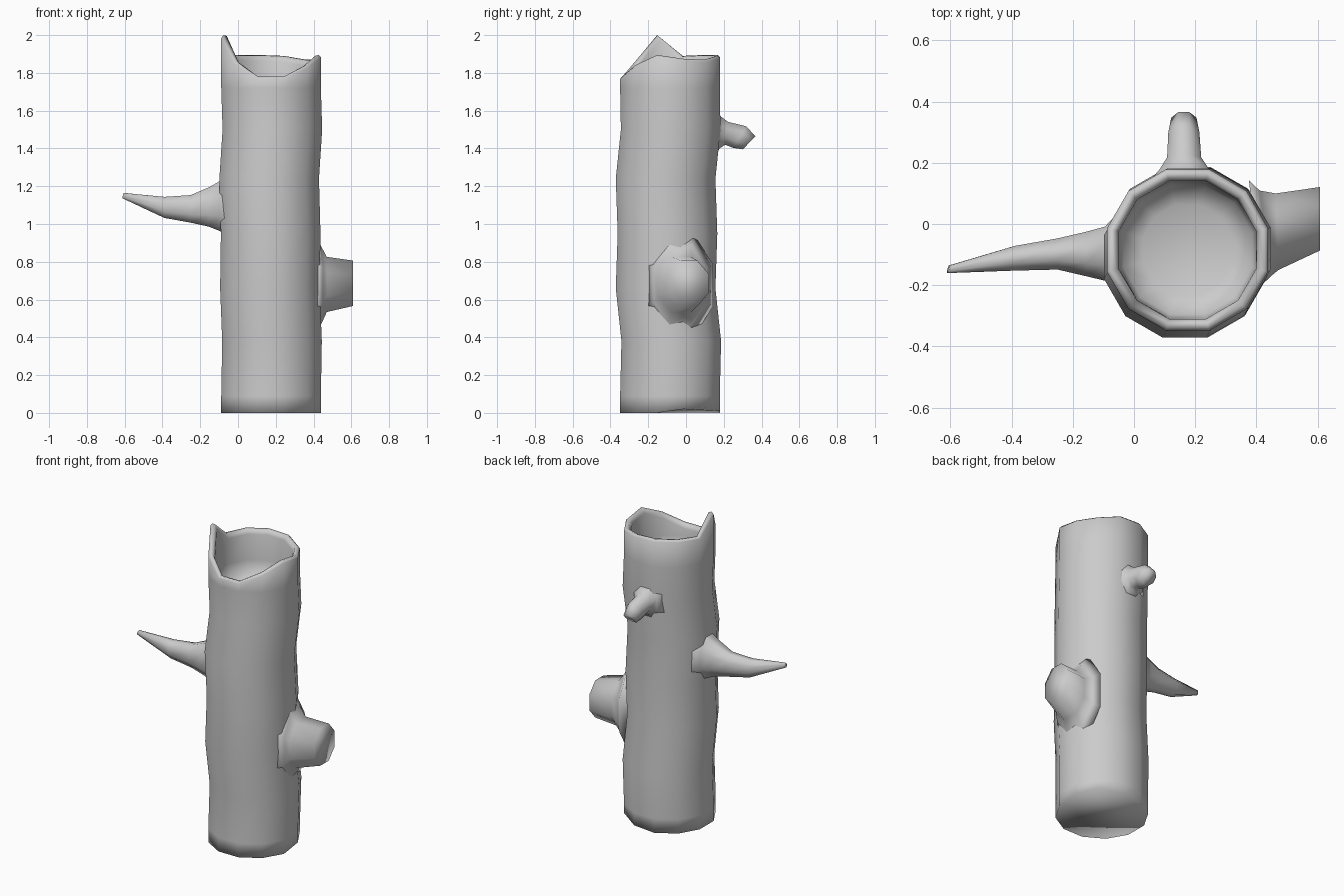
import bpy, bmesh
from math import sin, cos, radians, pi
from mathutils import Vector

if "Cube" in bpy.data.objects:
    bpy.data.objects.remove(bpy.data.objects["Cube"])

SIDES = 12
CX, CY, R = 0.175, -0.085, 0.273


def loft(name, rings):
    """Skin a list of equal-length point rings, cap both ends, shade smooth."""
    bm = bmesh.new()
    loops = [[bm.verts.new(p) for p in ring] for ring in rings]
    n = len(loops[0])
    for a, b in zip(loops, loops[1:]):
        for i in range(n):
            j = (i + 1) % n
            bm.faces.new((a[i], a[j], b[j], b[i]))
    bm.faces.new(list(reversed(loops[0])))
    bm.faces.new(loops[-1])
    bmesh.ops.recalc_face_normals(bm, faces=bm.faces)
    for f in bm.faces:
        f.smooth = True
    mesh = bpy.data.meshes.new(name)
    bm.to_mesh(mesh)
    bm.free()
    obj = bpy.data.objects.new(name, mesh)
    bpy.context.collection.objects.link(obj)
    return obj


def trunk_ring(r, heights, dx=0.0, dy=0.0):
    """Twelve-sided ring with flats facing the axes; one height per corner."""
    if not isinstance(heights, (list, tuple)):
        heights = [heights] * SIDES
    return [(CX + dx + r * cos(radians(15 + 30 * k)),
             CY + dy + r * sin(radians(15 + 30 * k)), heights[k])
            for k in range(SIDES)]


def branch(name, sections, n=8):
    """Sections: centre, half-width vector, half-height vector."""
    rings = []
    for c, u, v in sections:
        c, u, v = Vector(c), Vector(u), Vector(v)
        rings.append([c + u * cos(t) * 1.04 + v * sin(t) * 1.04
                      for t in [2 * pi * (k + 0.5) / n for k in range(n)]])
    return loft(name, rings)


# Hollow trunk: wavy outside, broken rim, rounded inner bowl
rim = [1.875, 1.87, 1.89, 1.895, 1.895, 1.89, 2.0, 1.86, 1.78, 1.78, 1.84, 1.895]
foot = [0.02, 0.03, 0.01, 0.0, 0.0, 0.0, 0.0, 0.0, 0.0, 0.0, 0.0, 0.0]
waves = [(0.09, 0.0, 0.0), (0.38, 0.005, 0.007), (0.66, -0.006, -0.023),
         (0.95, -0.002, -0.013), (1.24, -0.01, -0.023),
         (1.5, 0.007, 0.004), (1.72, 0.0, 0.0)]
rings = [trunk_ring(R, foot)]
rings += [trunk_ring(R, z, dx, dy) for z, dx, dy in waves]
rings += [trunk_ring(R, [h - 0.012 for h in rim]),
          trunk_ring(R - 0.012, rim),
          trunk_ring(R - 0.030, [h - 0.004 for h in rim]),
          trunk_ring(R - 0.040, [h - 0.03 for h in rim]),
          trunk_ring(R - 0.042, 1.70),
          trunk_ring(R - 0.055, 1.62),
          trunk_ring(R - 0.12, 1.585)]
# keep the splinter tip at full height on the outer edge
rings[8][6] = (rings[8][6][0], rings[8][6][1], 1.985)
loft("trunk", rings)

# Long tapering branch on the left
branch("long_branch", [
    ((-0.03, -0.095, 1.09), (0, 0.16, 0), (0, 0, 0.19)),
    ((-0.095, -0.097, 1.095), (0, 0.092, 0), (0, 0, 0.138)),
    ((-0.155, -0.098, 1.09), (0, 0.076, 0), (0, 0, 0.108)),
    ((-0.25, -0.098, 1.08), (0, 0.053, 0), (0, 0, 0.076)),
    ((-0.39, -0.112, 1.088), (0, 0.042, 0), (0, 0, 0.058)),
    ((-0.607, -0.148, 1.15), (0.003, 0.013, 0), (0.003, 0, 0.015)),
])

# Thick sawn stub on the right
branch("thick_stub", [
    ((0.395, -0.03, 0.675), (-0.02, 0.18, 0), (0, 0, 0.28)),
    ((0.43, -0.03, 0.675), (-0.02, 0.145, 0), (0, 0, 0.22)),
    ((0.468, -0.025, 0.68), (-0.005, 0.13, 0), (0, 0, 0.152)),
    ((0.608, 0.017, 0.686), (0, 0.108, 0), (0, 0, 0.125)),
])

# Small drooping stub at the back
branch("small_stub", [
    ((0.165, 0.14, 1.49), (0.12, 0, 0), (0, 0, 0.17)),
    ((0.165, 0.178, 1.487), (0.085, 0, 0), (0, 0, 0.09)),
    ((0.164, 0.215, 1.48), (0.058, 0, 0), (0, 0.008, 0.063)),
    ((0.163, 0.285, 1.46), (0.053, 0, 0), (0, 0.035, 0.06)),
    ((0.163, 0.334, 1.43), (0.043, 0, 0), (0, 0.034, 0.036)),
])
